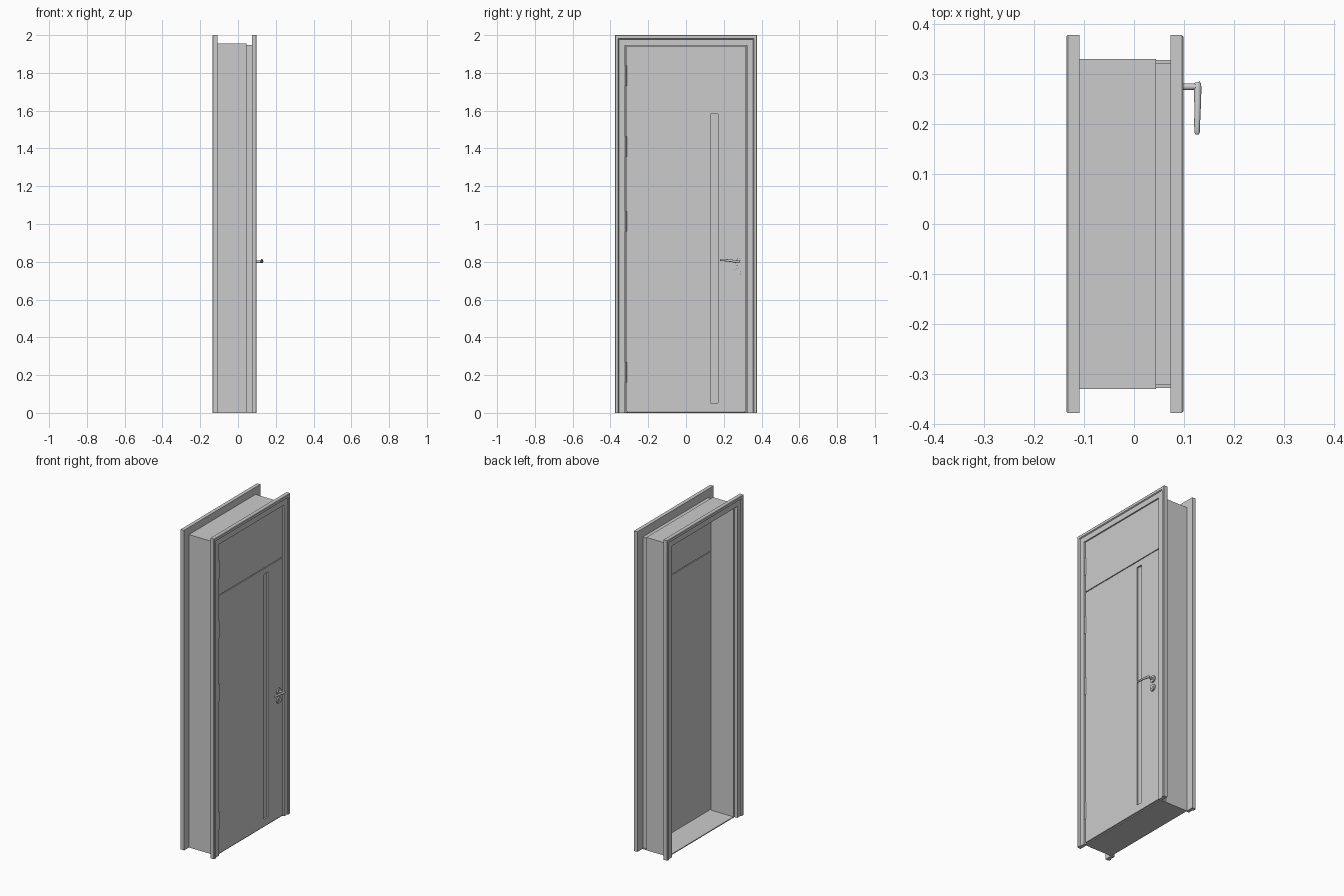
import bpy, bmesh, math
from mathutils import Matrix, Vector

cube = bpy.data.objects.get("Cube")
if cube:
    bpy.data.objects.remove(cube, do_unlink=True)

grey = bpy.data.materials.new("plain_grey")
grey.use_nodes = True
colour = (0.6, 0.6, 0.6, 1)
grey.diffuse_color = colour
grey.node_tree.nodes["Principled BSDF"].inputs["Base Color"].default_value = colour


def finish(name, bm, smooth=False):
    bmesh.ops.recalc_face_normals(bm, faces=bm.faces)
    me = bpy.data.meshes.new(name)
    bm.to_mesh(me)
    bm.free()
    me.materials.append(grey)
    ob = bpy.data.objects.new(name, me)
    bpy.context.collection.objects.link(ob)
    if smooth:
        bpy.ops.object.select_all(action='DESELECT')
        ob.select_set(True)
        bpy.context.view_layer.objects.active = ob
        bpy.ops.object.shade_smooth_by_angle(angle=math.radians(35))
    return ob


def add_box(bm, lo, hi):
    lo, hi = Vector(lo), Vector(hi)
    m = Matrix.Translation((lo + hi) / 2) @ Matrix.Diagonal((*(hi - lo), 1))
    bmesh.ops.create_cube(bm, size=1, matrix=m)


def box(name, lo, hi):
    bm = bmesh.new()
    add_box(bm, lo, hi)
    return finish(name, bm)


def cylinder(name, centre, radius, length, axis='X', bevel=0.0):
    bm = bmesh.new()
    rot = Matrix.Rotation(math.pi / 2, 4, 'Y') if axis == 'X' else Matrix()
    bmesh.ops.create_cone(bm, cap_ends=True, segments=32, radius1=radius, radius2=radius,
                          depth=length, matrix=Matrix.Translation(centre) @ rot)
    if bevel:
        rims = [e for e in bm.edges if any(len(f.verts) > 4 for f in e.link_faces)]
        bmesh.ops.bevel(bm, geom=rims, offset=bevel, segments=2, affect='EDGES')
    return finish(name, bm, True)


def surround(name, half_width, top, profile):
    """Sweep a (inset, x) profile up, across and down the opening with mitred corners."""
    bm = bmesh.new()
    rings = []
    for side, at_top in ((-1, 0), (-1, 1), (1, 1), (1, 0)):
        rings.append([bm.verts.new((x, side * (half_width - i), (top - i) * at_top))
                      for i, x in profile])
    n = len(profile)
    for a, b in zip(rings, rings[1:]):
        for k in range(n):
            bm.faces.new((a[k], a[(k + 1) % n], b[(k + 1) % n], b[k]))
    bm.faces.new(rings[0])
    bm.faces.new(rings[-1])
    return finish(name, bm)


# Casings on both faces of the wall, with a raised outer lip
casing = [(0, 0), (0, .023), (.003, .026), (.018, .026), (.022, .020), (.055, .020), (.055, 0)]
surround("front_casing", .377, 2.0, [(i, .073 + d) for i, d in casing])
surround("back_casing", .377, 2.0, [(i, -.109 - d) for i, d in casing])

# Jamb lining and the thinner rebate that holds the door
surround("jamb", .329, 1.955, [(0, -.110), (0, .044), (.018, .044), (.018, -.110)])
surround("rebate", .321, 1.947, [(0, .044), (0, .074), (.003, .074), (.003, .044)])
box("sill", (-.110, -.327, 0), (.080, .327, .006))

# Door leaf with a long vertical groove on each face
FACE, BACK = .088, .050
leaf = box("door_leaf", (BACK, -.316, .008), (FACE, .316, 1.618))
bm = bmesh.new()
for x0, x1 in ((FACE - .010, FACE + .02), (BACK - .02, BACK + .010)):
    add_box(bm, (x0, .129, .052), (x1, .170, 1.583))
cutter = finish("groove_cutter", bm)
cutter.hide_render = True
mod = leaf.modifiers.new("groove", 'BOOLEAN')
mod.operation = 'DIFFERENCE'
mod.solver = 'EXACT'
mod.object = cutter
bpy.ops.object.select_all(action='DESELECT')
leaf.select_set(True)
bpy.context.view_layer.objects.active = leaf
bpy.ops.object.modifier_apply(modifier=mod.name)
bpy.data.objects.remove(cutter, do_unlink=True)

# Panel above the leaf, with a backing behind the joint
box("transom_panel", (BACK, -.316, 1.623), (FACE, .316, 1.942))
box("transom_joint", (BACK + .006, -.314, 1.612), (FACE - .006, .314, 1.630))

# Hinges
for n, z in enumerate((.215, 1.015, 1.41, 1.785)):
    cylinder(f"hinge_{n + 1}", (.088, -.318, z), .005, .11, 'Z', .001)

# Handle rose, key rose and key cylinder
for name, z in (("handle_rose", .80), ("key_rose", .745)):
    cylinder(name, (FACE + .004, .272, z), .021, .010, 'X', .002)
cylinder("key_cylinder", (FACE + .006, .272, .745), .009, .010, 'X', .001)
cylinder("handle_spindle", (.106, .274, .80), .0065, .034)

# Tapered lever
cu = bpy.data.curves.new("handle_lever", 'CURVE')
cu.dimensions = '3D'
cu.bevel_depth = .0065
cu.bevel_resolution = 4
cu.use_fill_caps = True
path = [(.126, .283, .80, .8), (.127, .279, .80, 1.1), (.127, .268, .801, 1.15),
        (.127, .235, .806, 1.0), (.126, .20, .809, .9), (.126, .183, .810, .85), (.126, .179, .810, .5)]
sp = cu.splines.new('POLY')
sp.points.add(len(path) - 1)
for p, (x, y, z, r) in zip(sp.points, path):
    p.co = (x, y, z, 1)
    p.radius = r
cu.materials.append(grey)
lever = bpy.data.objects.new("handle_lever", cu)
bpy.context.collection.objects.link(lever)
bpy.ops.object.select_all(action='DESELECT')
lever.select_set(True)
bpy.context.view_layer.objects.active = lever
bpy.ops.object.convert(target='MESH')
bpy.ops.object.shade_smooth_by_angle(angle=math.radians(50))
